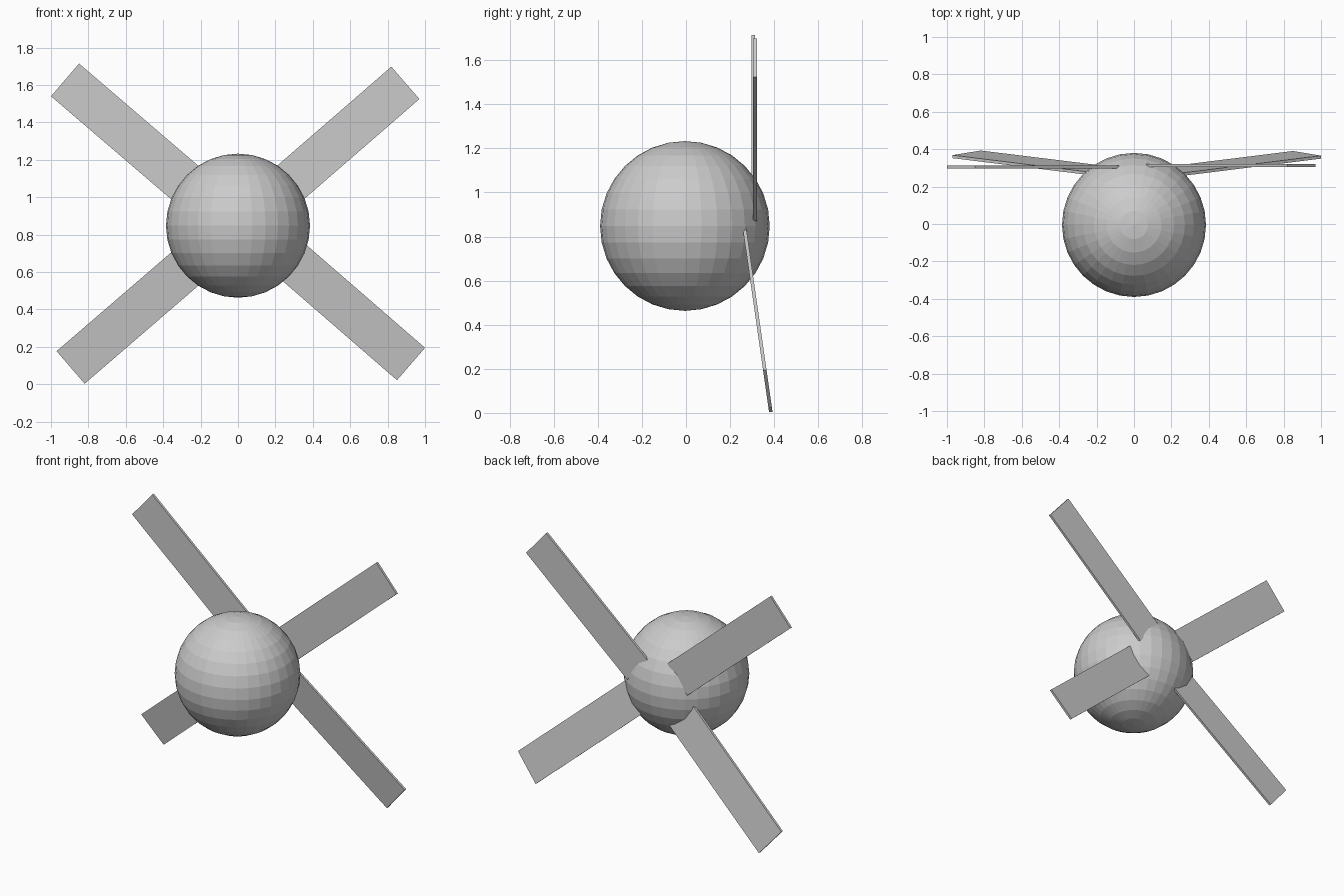
import bpy, math
from mathutils import Matrix

if "Cube" in bpy.data.objects:
    bpy.data.objects.remove(bpy.data.objects["Cube"])

# Central body
bpy.ops.mesh.primitive_uv_sphere_add(segments=32, ring_count=16, radius=0.385,
                                     location=(0, -0.005, 0.848))
bpy.context.object.name = "body"


def panel(name, corner_a, corner_b, length, y_mid, slope, z_ref, thick=0.016):
    """Flat panel running inward from its outer edge; y shifts with z by slope."""
    (xa, za), (xb, zb) = corner_a, corner_b
    width = math.hypot(xb - xa, zb - za)
    ux, uz = (zb - za) / width, -(xb - xa) / width   # normal to the outer edge
    if ux * xa > 0:                                  # point it towards the body
        ux, uz = -ux, -uz
    cx = (xa + xb) / 2 + ux * length / 2
    cz = (za + zb) / 2 + uz * length / 2
    bpy.ops.mesh.primitive_cube_add(size=1)
    obj = bpy.context.object
    obj.name = name
    place = (Matrix.Translation((cx, 0, cz))
             @ Matrix.Rotation(math.atan2(-uz, ux), 4, 'Y')
             @ Matrix.Diagonal((length, thick, width, 1)))
    shear = Matrix.Identity(4)
    shear[1][2] = slope
    shear[1][3] = y_mid - slope * z_ref
    obj.data.transform(shear @ place)
    return obj


# Upper panels, upright
panel("upper_left_panel", (-1.0, 1.54), (-0.85, 1.715), 1.015, 0.306, 0, 0)
panel("upper_right_panel", (0.97, 1.525), (0.82, 1.698), 1.0, 0.313, 0, 0)

# Lower panels, leaning backwards towards their tips
panel("lower_left_panel", (-0.97, 0.177), (-0.82, 0.003), 1.0, 0.268, -0.143, 0.82)
panel("lower_right_panel", (1.0, 0.195), (0.85, 0.022), 1.015, 0.268, -0.143, 0.82)
